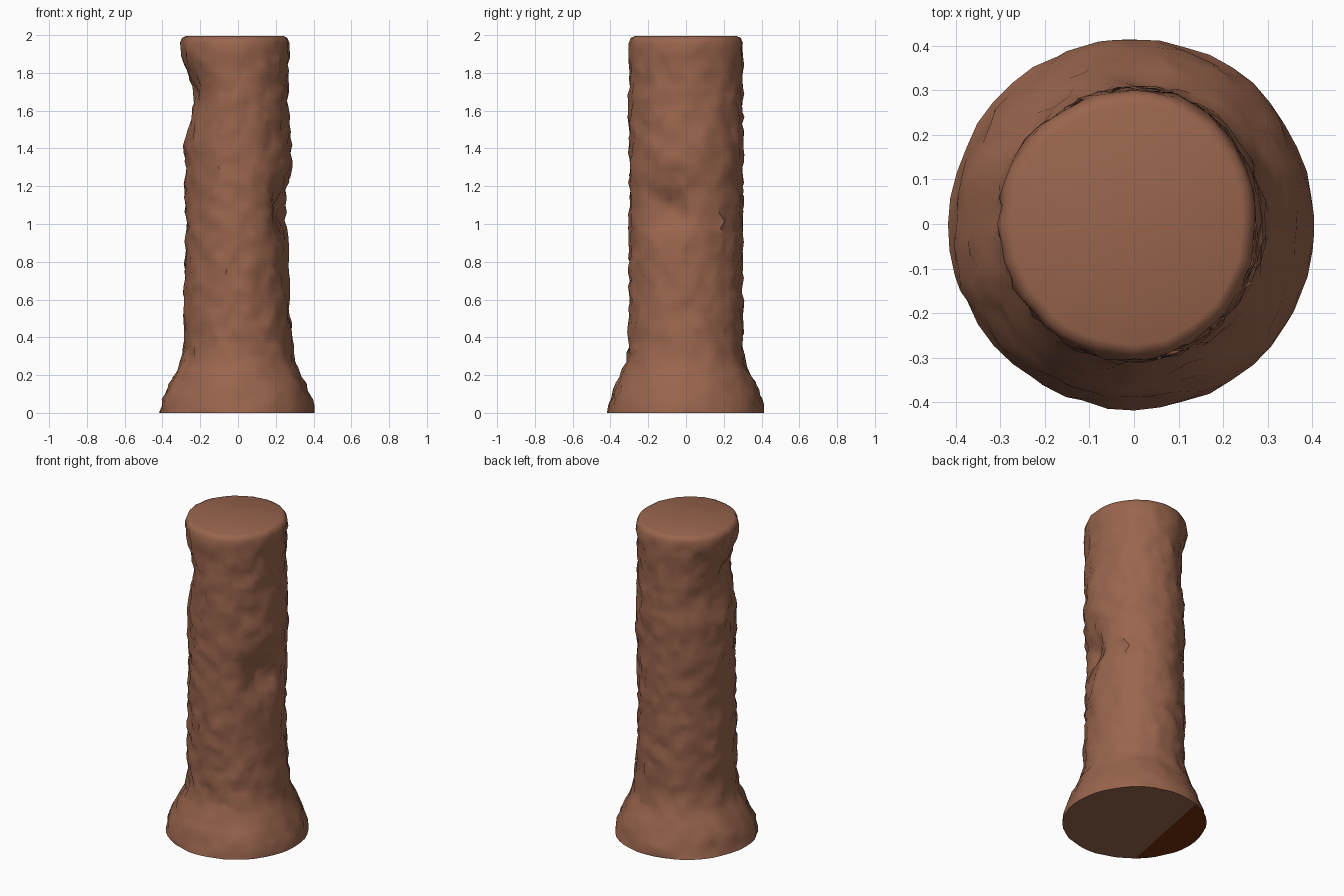
import bpy, bmesh, math, random
from mathutils import Vector

if "Cube" in bpy.data.objects:
    bpy.data.objects.remove(bpy.data.objects["Cube"])

random.seed(4)
SEG, ROWS = 44, 50

# height, left radius, right radius, depth radius
PROFILE = [
    (0.00, .415, .405, .415), (0.10, .392, .38, .39), (0.20, .335, .335, .345),
    (0.27, .30, .30, .315), (0.36, .28, .288, .302), (0.60, .285, .268, .298),
    (0.80, .278, .262, .298), (1.00, .272, .262, .298), (1.20, .28, .268, .298),
    (1.32, .275, .28, .298), (1.42, .28, .276, .298), (1.50, .258, .272, .298),
    (1.62, .24, .264, .298), (1.72, .245, .262, .298), (1.82, .275, .262, .298),
    (1.90, .298, .27, .30), (1.96, .302, .272, .30),
]

# dents: angle, height, depth, angular spread, height spread
DENTS = [(-0.33, 1.08, .075, .38, .11), (3.45, 1.70, .025, .45, .09)]


def radii(z):
    for a, b in zip(PROFILE, PROFILE[1:]):
        if z <= b[0]:
            t = (z - a[0]) / (b[0] - a[0])
            return [a[i] + (b[i] - a[i]) * t for i in (1, 2, 3)]
    return PROFILE[-1][1:]


def surface(ang, z, rough):
    left, right, deep = radii(z)
    c, s = math.cos(ang), math.sin(ang)
    p = Vector(((right if c > 0 else left) * c, deep * s, z))
    push = random.uniform(-.008, .012) * rough
    for da, dz, depth, sa, sz in DENTS:
        d = (ang - da + math.pi) % (2 * math.pi) - math.pi
        push -= depth * math.exp(-(d / sa) ** 2 - ((z - dz) / sz) ** 2)
    return p + Vector((c, s, 0)) * push


def material(name, rgb):
    m = bpy.data.materials.new(name)
    m.diffuse_color = (*rgb, 1)
    m.use_nodes = True
    m.node_tree.nodes["Principled BSDF"].inputs["Base Color"].default_value = m.diffuse_color
    return m


bm = bmesh.new()

# rough trunk wall: staggered rings joined by triangles
rings = []
for r in range(ROWS + 1):
    z0 = 1.96 * r / ROWS
    ring = []
    for i in range(SEG):
        ang = 2 * math.pi * (i + .5 * (r % 2)) / SEG
        z = z0
        if 0 < r < ROWS:
            ang += random.uniform(-.025, .025)
            z += random.uniform(-.008, .008)
        ring.append(bm.verts.new(surface(ang, z, .4 if r in (0, ROWS) else 1)))
    rings.append(ring)

for r in range(ROWS):
    a, b = rings[r], rings[r + 1]
    for i in range(SEG):
        j = (i + 1) % SEG
        if r % 2 == 0:
            bm.faces.new((a[i], a[j], b[i]))
            bm.faces.new((a[j], b[j], b[i]))
        else:
            bm.faces.new((a[i], a[j], b[j]))
            bm.faces.new((a[i], b[j], b[i]))

# softened rim and flat cut top
last = rings[-1]
for scale, z in ((.965, 1.985), (.90, 1.994)):
    ring = [bm.verts.new((-.015 + (v.co.x + .015) * scale, v.co.y * scale, z))
            for v in rings[-1]]
    for i in range(SEG):
        j = (i + 1) % SEG
        bm.faces.new((last[i], last[j], ring[j], ring[i]))
    last = ring
centre = bm.verts.new((-.015, 0, 1.995))
for i in range(SEG):
    bm.faces.new((last[i], last[(i + 1) % SEG], centre))

# underside, split by a chord into two colours
base = bm.faces.new(rings[0][::-1])
side = Vector((-.98, .19, 0))
point = Vector((-.205, .04, 0))
bmesh.ops.bisect_plane(bm, geom=[base] + list(base.edges) + list(base.verts),
                       plane_co=point, plane_no=side)
bm.normal_update()
for f in bm.faces:
    if f.normal.z < -.95 and f.calc_center_median().z < .001:
        f.material_index = int((f.calc_center_median() - point).dot(side) > 0)

mesh = bpy.data.meshes.new("trunk")
bm.to_mesh(mesh)
bm.free()
mesh.materials.append(material("bark brown", (.32, .13, .075)))
mesh.materials.append(material("burnt orange", (.17, .03, .003)))
trunk = bpy.data.objects.new("trunk", mesh)
bpy.context.collection.objects.link(trunk)
bpy.context.view_layer.objects.active = trunk
trunk.select_set(True)
bpy.ops.object.shade_smooth_by_angle(angle=math.radians(50))
